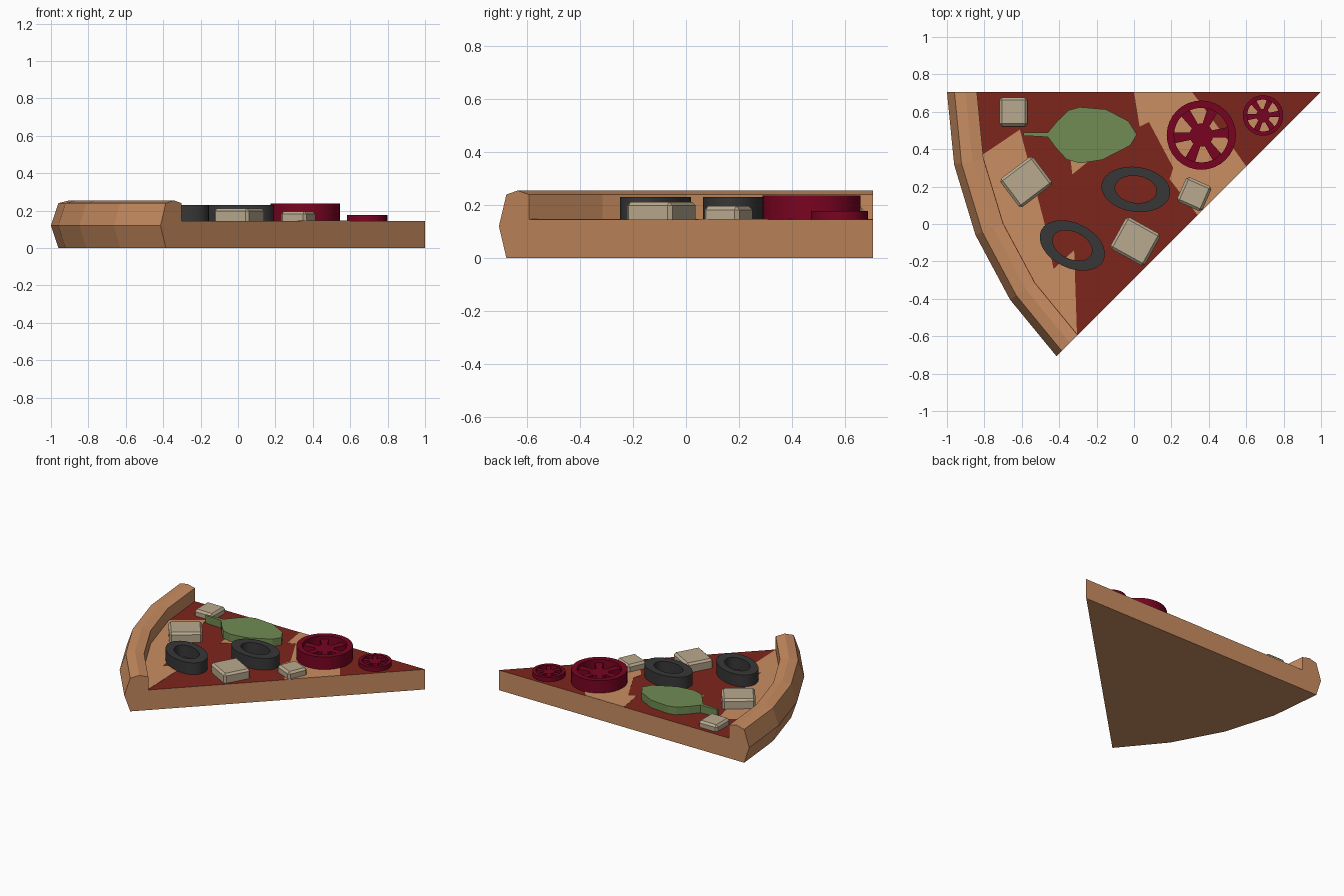
import bpy, bmesh
from math import sin, cos, pi, radians
from mathutils import Matrix

if "Cube" in bpy.data.objects:
    bpy.data.objects.remove(bpy.data.objects["Cube"])

TOP = 0.145                      # height of the sauce surface
AX, AY = 1.0, 0.707              # tip of the slice


def material(name, rgb):
    m = bpy.data.materials.new(name)
    m.diffuse_color = (*[(c / 255) ** 2.2 for c in rgb], 1)
    m.use_nodes = True
    m.node_tree.nodes["Principled BSDF"].inputs["Base Color"].default_value = m.diffuse_color
    return m


DOUGH = material("dough", (200, 140, 97))
SAUCE = material("sauce", (125, 42, 33))
OLIVE = material("olive", (58, 58, 58))
PEPPER = material("pepper", (120, 12, 38))
LEAF = material("leaf", (112, 138, 84))
MUSHROOM = material("mushroom", (184, 168, 142))


def finish(name, bm, *mats, smooth=False):
    bmesh.ops.recalc_face_normals(bm, faces=bm.faces)
    me = bpy.data.meshes.new(name)
    bm.to_mesh(me)
    bm.free()
    for m in mats:
        me.materials.append(m)
    ob = bpy.data.objects.new(name, me)
    bpy.context.collection.objects.link(ob)
    if smooth:
        bpy.ops.object.select_all(action='DESELECT')
        ob.select_set(True)
        bpy.context.view_layer.objects.active = ob
        bpy.ops.object.shade_smooth_by_angle(angle=radians(30))
    return ob


def prism(bm, outline, z0, z1):
    lo = [bm.verts.new((x, y, z0)) for x, y in outline]
    hi = [bm.verts.new((x, y, z1)) for x, y in outline]
    bm.faces.new(lo)
    bm.faces.new(hi)
    for i in range(len(lo)):
        j = (i + 1) % len(lo)
        bm.faces.new((lo[i], lo[j], hi[j], hi[i]))


def ellipse(cx, cy, a, b, rot=0, n=32):
    c, s = cos(rot), sin(rot)
    pts = [(a * cos(2 * pi * i / n), b * sin(2 * pi * i / n)) for i in range(n)]
    return [(cx + x * c - y * s, cy + x * s + y * c) for x, y in pts]


def ring(bm, outer, inner, z0, z1):
    loops = [[bm.verts.new((x, y, z)) for x, y in o]
             for o, z in ((outer, z0), (outer, z1), (inner, z1), (inner, z0))]
    n = len(outer)
    for k in range(4):
        a, b = loops[k], loops[(k + 1) % 4]
        for i in range(n):
            j = (i + 1) % n
            bm.faces.new((a[i], a[j], b[j], b[i]))


def arc(r, k):
    t = pi + k * pi / 16
    return AX + r * cos(t), AY + r * sin(t)


# Slice: base wedge with raised crust, swept about the tip
profile = [(1.96, 0), (2.0, 0.12), (1.96, 0.24), (1.90, 0.255), (1.84, 0.24), (1.84, TOP)]
bm = bmesh.new()
low, high = bm.verts.new((AX, AY, 0)), bm.verts.new((AX, AY, TOP))
rows = [[bm.verts.new((*arc(r, k), z)) for r, z in profile] for k in range(5)]
for a, b in zip(rows, rows[1:]):
    for i in range(5):
        bm.faces.new((a[i], a[i + 1], b[i + 1], b[i]))
    bm.faces.new((low, a[0], b[0]))
    bm.faces.new((high, a[5], b[5])).material_index = 1
for row in (rows[0], rows[4]):
    bm.faces.new([low] + row + [high])
finish("slice", bm, DOUGH, SAUCE)

# Bare dough patches showing through the sauce
inner = [arc(1.838, k) for k in (4, 3, 2, 1)]
patches = [
    inner + [(-0.84, 0.35), (-0.61, 0.505), (-0.48, 0.01), (-0.43, -0.24),
             (-0.32, -0.14), (-0.305, -0.585)],
    [(0, 0.706), (0.03, 0.52), (0.08, 0.545), (0.21, 0.30), (0.19, 0.24),
     (0.34, 0.048), (0.60, 0.308), (0.50, 0.45), (0.31, 0.706)],
    [(-0.34, 0.35), (-0.33, 0.265), (-0.25, 0.33)],
    ellipse(0.69, 0.58, 0.09, 0.09),
]
bm = bmesh.new()
for p in patches:
    prism(bm, p, TOP - 0.005, TOP + 0.002)
finish("dough_patches", bm, DOUGH)

# Pepper slices: rim, hub and spokes
for name, cx, cy, R, z in (("large_pepper", 0.36, 0.475, 0.185, 0.237),
                           ("small_pepper", 0.69, 0.58, 0.108, 0.177)):
    bm = bmesh.new()
    ring(bm, ellipse(cx, cy, R, R), ellipse(cx, cy, R * 0.79, R * 0.79), TOP - 0.005, z)
    zs = TOP + (z - TOP) * 0.75
    prism(bm, ellipse(cx, cy, R * 0.34, R * 0.34, n=18), TOP - 0.005, zs)
    for i in range(6):
        t = i * pi / 3 + 0.1
        c, s, w = cos(t), sin(t), R * 0.1
        prism(bm, [(cx + u * R * c - v * s, cy + u * R * s + v * c) for u, v in
                   ((0.25, -w), (0.85, -w * 1.6), (0.85, w * 1.6), (0.25, w))],
              TOP - 0.005, zs - 0.001)
    finish(name, bm, PEPPER, smooth=True)

# Olive rings
for i, (cx, cy, rot) in enumerate(((0.01, 0.185, -8), (-0.33, -0.115, -26))):
    bm = bmesh.new()
    t = radians(rot)
    ring(bm, ellipse(cx, cy, 0.185, 0.12, t), ellipse(cx, cy, 0.112, 0.072, t),
         TOP - 0.005, 0.23)
    finish(f"olive_ring_{i + 1}", bm, OLIVE, smooth=True)

# Leaf with stem
leaf = [(-0.59, 0.472), (-0.46, 0.465), (-0.42, 0.41), (-0.36, 0.345), (-0.29, 0.325),
        (-0.17, 0.343), (-0.02, 0.42), (0.015, 0.478), (-0.03, 0.55), (-0.15, 0.613),
        (-0.29, 0.625), (-0.35, 0.608), (-0.41, 0.55), (-0.46, 0.49), (-0.59, 0.488)]
bm = bmesh.new()
prism(bm, leaf, TOP - 0.005, 0.2)
finish("leaf", bm, LEAF)

# Mushroom chunks: bevelled blocks
for i, (x, y, a, b, rot, z) in enumerate((
        (-0.645, 0.60, 0.15, 0.155, 0, 0.19), (-0.577, 0.225, 0.22, 0.19, 37, 0.215),
        (0.007, -0.093, 0.21, 0.195, -29, 0.212), (0.322, 0.16, 0.148, 0.145, -24, 0.196))):
    bm = bmesh.new()
    bmesh.ops.create_cube(bm, size=1)
    bmesh.ops.scale(bm, vec=(a, b, z - 0.13), verts=bm.verts)
    bmesh.ops.bevel(bm, geom=bm.edges[:], offset=0.014, segments=1, affect='EDGES')
    bmesh.ops.transform(bm, verts=bm.verts, matrix=Matrix.Translation((x, y, (z + 0.13) / 2))
                        @ Matrix.Rotation(radians(rot), 4, 'Z'))
    finish(f"mushroom_{i + 1}", bm, MUSHROOM)
